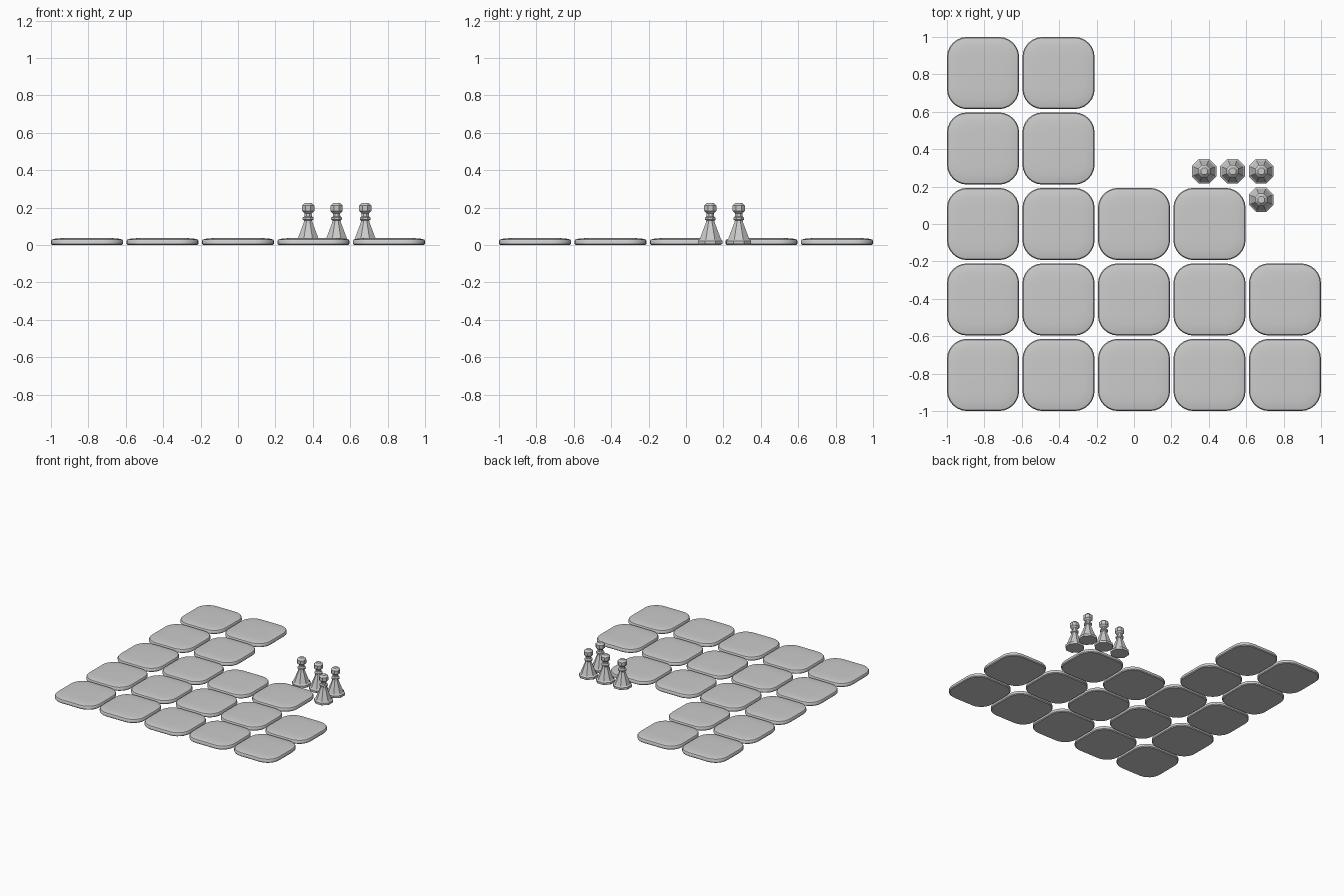
import bpy, bmesh, math

if "Cube" in bpy.data.objects:
    bpy.data.objects.remove(bpy.data.objects["Cube"])

grey = bpy.data.materials.new("stone grey")
grey.diffuse_color = (0.6, 0.6, 0.6, 1)
grey.use_nodes = True
grey.node_tree.nodes["Principled BSDF"].inputs["Base Color"].default_value = grey.diffuse_color


def loft(name, rings, smooth):
    """Skin a stack of equal-length rings and cap both ends."""
    bm = bmesh.new()
    loops = [[bm.verts.new(p) for p in ring] for ring in rings]
    n = len(loops[0])
    for low, high in zip(loops, loops[1:]):
        for i in range(n):
            j = (i + 1) % n
            bm.faces.new((low[i], low[j], high[j], high[i]))
    bm.faces.new(loops[0][::-1])
    bm.faces.new(loops[-1])
    mesh = bpy.data.meshes.new(name)
    bm.to_mesh(mesh)
    bm.free()
    mesh.materials.append(grey)
    mesh.polygons.foreach_set("use_smooth", [smooth] * len(mesh.polygons))
    return mesh


def rounded_square(half, radius, z, steps=6):
    c = half - radius
    ring = []
    for q, (sx, sy) in enumerate(((1, 1), (-1, 1), (-1, -1), (1, -1))):
        for s in range(steps + 1):
            a = math.radians(90 * (q + s / steps))
            ring.append((sx * c + radius * math.cos(a),
                         sy * c + radius * math.sin(a), z))
    return ring


def octagon(apothem, z):
    r = apothem / math.cos(math.pi / 8)
    return [(r * math.cos((i + 0.5) * math.pi / 4),
             r * math.sin((i + 0.5) * math.pi / 4), z) for i in range(8)]


def place(mesh, name, x, y):
    obj = bpy.data.objects.new(name, mesh)
    obj.location = (x, y, 0)
    bpy.context.collection.objects.link(obj)
    return obj


# Board tiles: softly domed rounded squares, number per row from front to back
tile_profile = [(0.187, 0.102, 0.0), (0.193, 0.108, 0.006), (0.193, 0.108, 0.022),
                (0.188, 0.103, 0.029), (0.172, 0.09, 0.033),
                (0.14, 0.07, 0.036), (0.09, 0.045, 0.037)]
tile_mesh = loft("tile", [rounded_square(*p) for p in tile_profile], True)
pitch = 0.4035
tiles = []
for row, count in enumerate((5, 5, 4, 2, 2)):
    for col in range(count):
        tiles.append(place(tile_mesh, f"tile_{row}_{col}",
                           (col - 2) * pitch, (row - 2) * pitch))
bpy.context.view_layer.objects.active = tiles[0]
tiles[0].select_set(True)
bpy.ops.object.shade_smooth_by_angle(angle=math.radians(40))

# Pawns: faceted eight-sided turned pieces (base, cone, collar, neck, head)
pawn_profile = [(0.066, 0.005), (0.066, 0.022), (0.057, 0.03), (0.024, 0.118),
                (0.021, 0.13), (0.029, 0.136), (0.029, 0.146), (0.02, 0.153),
                (0.019, 0.168), (0.033, 0.182), (0.033, 0.21), (0.018, 0.225)]
pawn_mesh = loft("pawn", [octagon(*p) for p in pawn_profile], False)
for i, (x, y) in enumerate(((0.375, 0.282), (0.527, 0.282),
                            (0.68, 0.282), (0.68, 0.13))):
    place(pawn_mesh, f"pawn_{i}", x, y)
